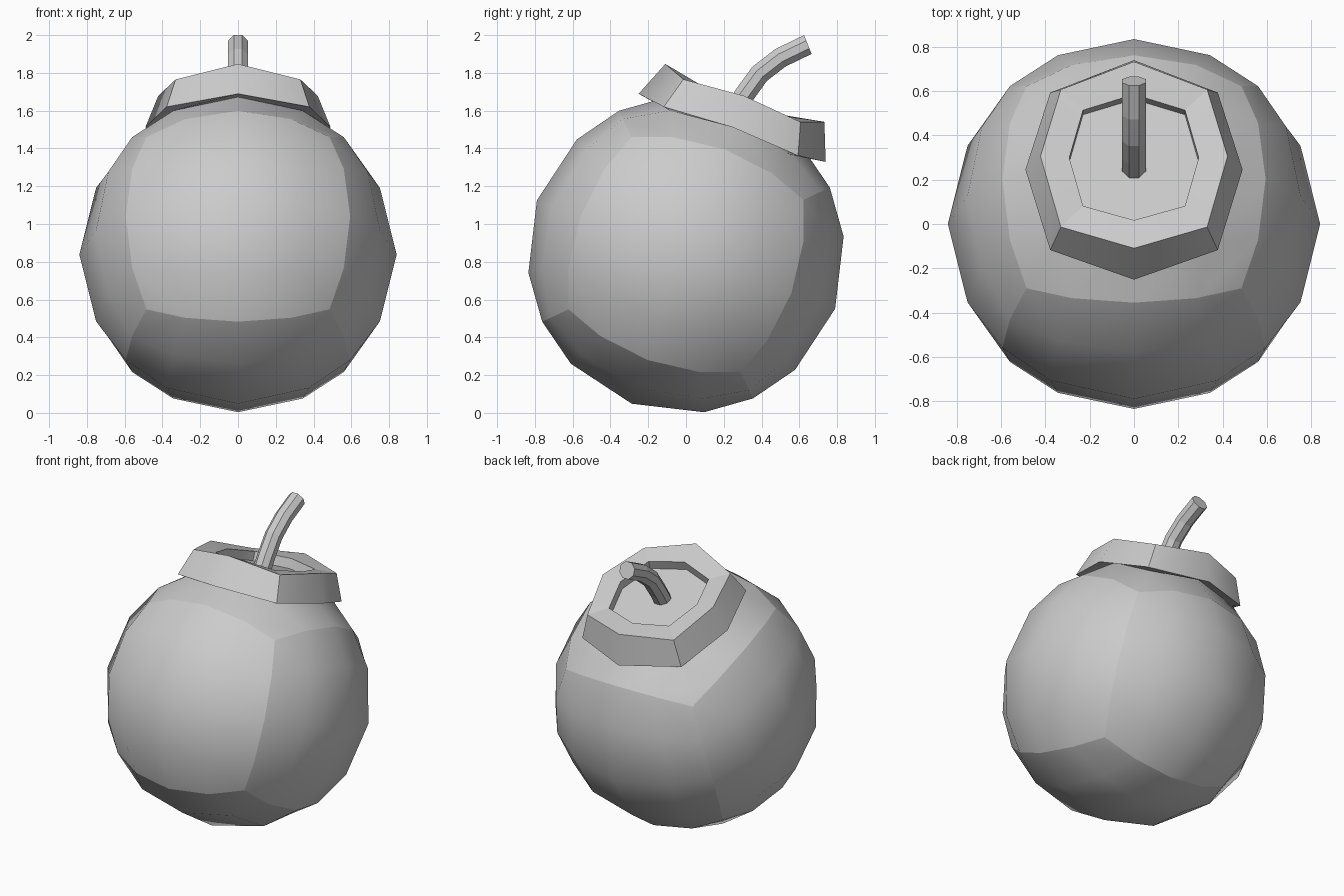
import bpy, bmesh, math
from mathutils import Vector, Matrix

if "Cube" in bpy.data.objects:
    bpy.data.objects.remove(bpy.data.objects["Cube"])

R = 0.84
CENTRE = Vector((0, 0, 0.838))
TILT = Matrix.Translation(CENTRE) @ Matrix.Rotation(math.radians(-20), 4, 'X')


def finish(name, bm, smooth, matrix=None):
    bmesh.ops.recalc_face_normals(bm, faces=bm.faces)
    for f in bm.faces:
        f.smooth = smooth
    if matrix:
        bm.transform(matrix)
    me = bpy.data.meshes.new(name)
    bm.to_mesh(me)
    bm.free()
    ob = bpy.data.objects.new(name, me)
    bpy.context.collection.objects.link(ob)
    return ob


def loft(bm, rings):
    """Skin a list of equal-length vertex rings."""
    n = len(rings[0])
    for a, b in zip(rings, rings[1:]):
        for i in range(n):
            j = (i + 1) % n
            bm.faces.new((a[i], a[j], b[j], b[i]))


# Round body: a gridded cube pushed out to a sphere, open under the collar
bm = bmesh.new()
bmesh.ops.create_cube(bm, size=2)
bmesh.ops.subdivide_edges(bm, edges=bm.edges[:], cuts=3, use_grid_fill=True)
for e in bm.edges:
    a, b = e.verts
    shared = sum(abs(abs(p) - 1) < 1e-4 and abs(p - q) < 1e-4
                 for p, q in zip(a.co, b.co))
    if shared == 2:
        e.smooth = False
top = [f for f in bm.faces if f.normal.z > 0.9
       and all(abs(v.co.x) < 0.6 and abs(v.co.y) < 0.6 for v in f.verts)]
bmesh.ops.delete(bm, geom=top, context='FACES')
for v in bm.verts:
    v.co = v.co.normalized() * R
finish("round_body", bm, True, TILT)


# Eight-sided collar with a recessed top
def collar_ring(bm, mid, corner, side, h_mid, h_corner, h_side):
    ring = []
    for i in range(8):
        a = math.radians(45 * i)
        c, s = round(math.cos(a)), round(math.sin(a))
        if i % 2:
            co = (c * corner, s * corner, h_corner)
        elif i % 4 == 0:
            co = (c * side, 0, h_side)
        else:
            co = (0, s * mid, h_mid)
        ring.append(bm.verts.new(co))
    return ring


bm = bmesh.new()
rings = [collar_ring(bm, *r) for r in (
    (0.376, 0.343, 0.376, 0.751, 0.686, 0.751),   # seam on the body
    (0.527, 0.378, 0.490, 0.714, 0.695, 0.718),   # lower outer edge
    (0.448, 0.330, 0.422, 0.911, 0.867, 0.895),   # upper outer edge
    (0.302, 0.230, 0.292, 0.880, 0.870, 0.875),   # recess rim
    (0.302, 0.230, 0.292, 0.815, 0.810, 0.815))]  # recess floor
loft(bm, rings)
bm.faces.new(rings[-1])
for ring in rings:
    for i in range(8):
        bm.edges.get((ring[i], ring[(i + 1) % 8])).smooth = False
for a, b in zip(rings, rings[1:]):
    for i in (1, 3, 5, 7):
        bm.edges.get((a[i], b[i])).smooth = False
finish("collar", bm, True, TILT)

# Curved fuse: octagon swept along a bent path
path = [Vector((0, y, z)) for y, z in
        ((0.25, 1.59), (0.31, 1.685), (0.39, 1.795), (0.50, 1.88), (0.645, 1.95))]
bm = bmesh.new()
rings = []
for i, p in enumerate(path):
    t = (path[min(i + 1, 4)] - path[max(i - 1, 0)]).normalized()
    if i == 4:
        t = Vector((0, 0.93, 0.37)).normalized()
    n = Vector((1, 0, 0)).cross(t)
    ring = []
    for k in range(8):
        a = math.radians(45 * k + 22.5)
        ring.append(bm.verts.new(
            p + 0.058 * (math.cos(a) * Vector((1, 0, 0)) + math.sin(a) * n)))
    rings.append(ring)
loft(bm, rings)
bm.faces.new(rings[0])
bm.faces.new(rings[-1])
finish("fuse_stem", bm, False)
